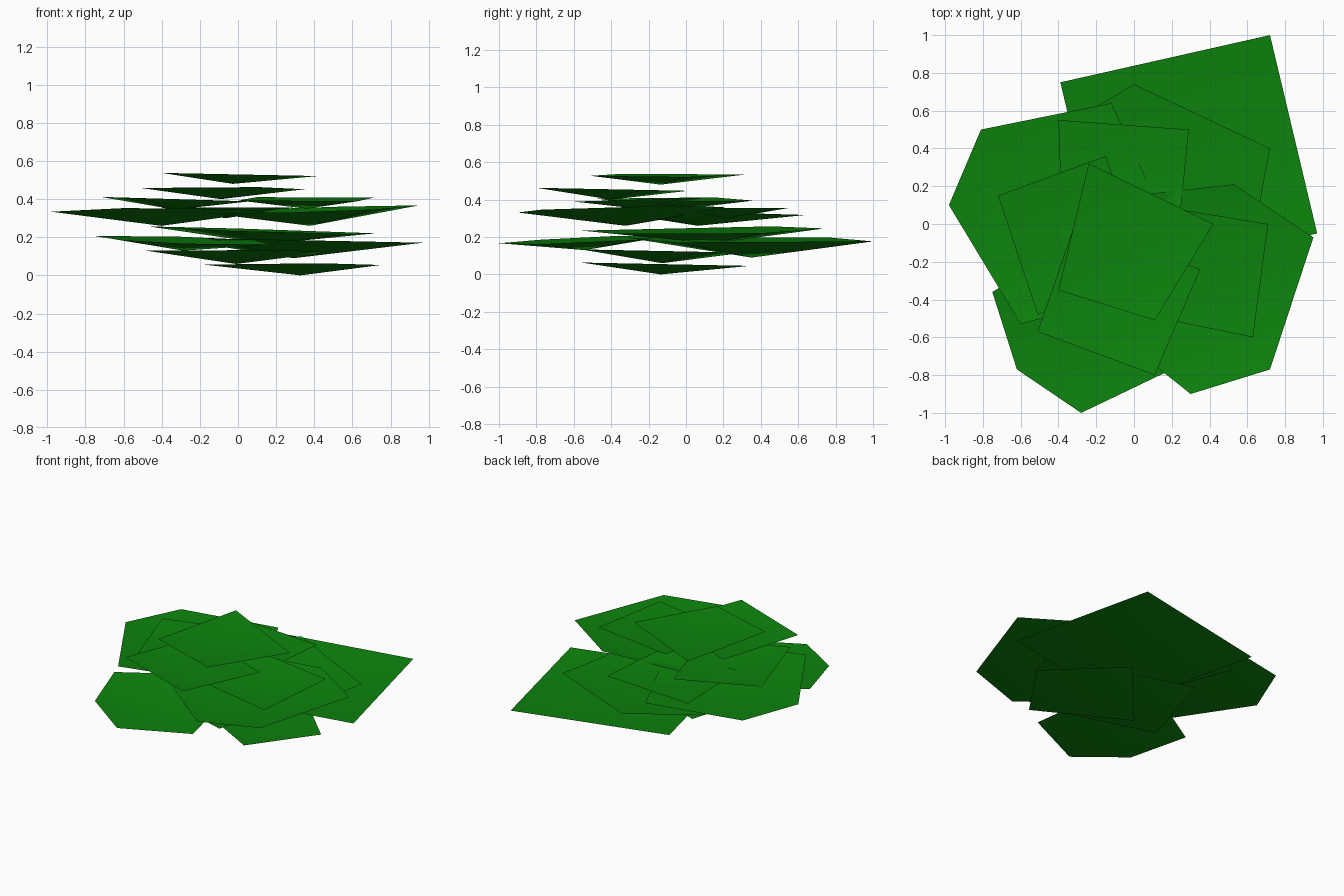
import bpy
import bmesh
from mathutils import Vector

default_cube = bpy.data.objects.get("Cube")
if default_cube:
    bpy.data.objects.remove(default_cube, do_unlink=True)


def make_material(name, colour):
    material = bpy.data.materials.new(name)
    material.use_nodes = True
    material.diffuse_color = colour
    shader = material.node_tree.nodes["Principled BSDF"]
    shader.inputs["Base Color"].default_value = colour
    shader.inputs["Roughness"].default_value = 1
    return material


leaf_green = make_material("leaf green", (0.004, 0.23, 0.004, 1))


def leaf_bowl(name, outline, rim, bottom, tilt_x=0.0, tilt_y=0.0):
    """Shallow open bowl: a tilted polygon rim drawn down to a central point."""
    corners = [Vector(corner) for corner in outline]
    centre = sum(corners, Vector((0, 0))) / len(corners)
    bm = bmesh.new()
    apex = bm.verts.new((centre.x, centre.y, bottom))
    ring = []
    for corner in corners:
        offset = corner - centre
        height = rim + tilt_x * offset.x + tilt_y * offset.y
        ring.append(bm.verts.new((corner.x, corner.y, height)))
    for index, vert in enumerate(ring):
        bm.faces.new((apex, vert, ring[(index + 1) % len(ring)]))
    # The bowls open upwards, so the faces look up
    bm.normal_update()
    for face in bm.faces:
        if face.normal.z < 0:
            face.normal_flip()
        face.smooth = True
    mesh = bpy.data.meshes.new(name)
    bm.to_mesh(mesh)
    bm.free()
    mesh.materials.append(leaf_green)
    bowl = bpy.data.objects.new(name, mesh)
    bpy.context.scene.collection.objects.link(bowl)
    return bowl


# Upper foliage
leaf_bowl("crown_leaf",
          [(-0.24, 0.32), (0.42, 0), (0.11, -0.51), (-0.4, -0.35)],
          rim=0.53, bottom=0.48, tilt_x=-0.02)
leaf_bowl("front_upper_leaf",
          [(0.35, -0.24), (0.11, -0.8), (-0.51, -0.57), (-0.31, 0.01)],
          rim=0.455, bottom=0.4, tilt_y=-0.02)
leaf_bowl("right_upper_leaf",
          [(-0.72, 0.15), (-0.15, 0.36), (0.06, -0.27), (-0.51, -0.48)],
          rim=0.4, bottom=0.345, tilt_x=-0.03)
leaf_bowl("left_upper_leaf",
          [(0.71, 0), (0.63, -0.6), (0, -0.47), (0.1, 0.1)],
          rim=0.4, bottom=0.35, tilt_y=0.03)
leaf_bowl("back_upper_leaf",
          [(-0.4, 0.55), (0.29, 0.5), (0.23, -0.1), (-0.38, -0.06)],
          rim=0.355, bottom=0.3)

# Wide middle foliage
leaf_bowl("right_middle_leaf",
          [(-0.98, 0.1), (-0.81, 0.5), (-0.12, 0.64),
           (0.15, 0.05), (-0.05, -0.38), (-0.6, -0.53)],
          rim=0.335, bottom=0.26, tilt_y=-0.03)
leaf_bowl("left_middle_leaf",
          [(0.3, -0.9), (0.72, -0.77), (0.95, -0.07),
           (0.53, 0.21), (-0.1, 0.14), (-0.14, -0.55)],
          rim=0.345, bottom=0.26, tilt_x=0.03, tilt_y=0.02)
leaf_bowl("back_middle_leaf",
          [(0, 0.74), (0.72, 0.4), (0.58, -0.35), (-0.05, -0.56), (-0.47, 0.46)],
          rim=0.235, bottom=0.165, tilt_x=-0.03, tilt_y=0.01)

# Lower foliage
leaf_bowl("front_lower_leaf",
          [(-0.75, -0.36), (-0.62, -0.77), (-0.28, -1),
           (0.18, -0.78), (0.08, -0.25), (-0.33, -0.1)],
          rim=0.185, bottom=0.13, tilt_x=-0.03, tilt_y=0.04)
leaf_bowl("back_lower_leaf",
          [(0.72, 1), (0.97, -0.05), (-0.14, -0.3), (-0.39, 0.75)],
          rim=0.185, bottom=0.09, tilt_x=-0.02)
leaf_bowl("centre_lower_leaf",
          [(-0.48, -0.34), (-0.27, 0.31), (0.47, 0.08), (0.24, -0.56)],
          rim=0.125, bottom=0.06, tilt_y=-0.02)
leaf_bowl("bottom_leaf",
          [(0.44, -0.56), (0.75, -0.11), (0.3, 0.34), (-0.18, -0.21)],
          rim=0.055, bottom=0, tilt_y=-0.02)
